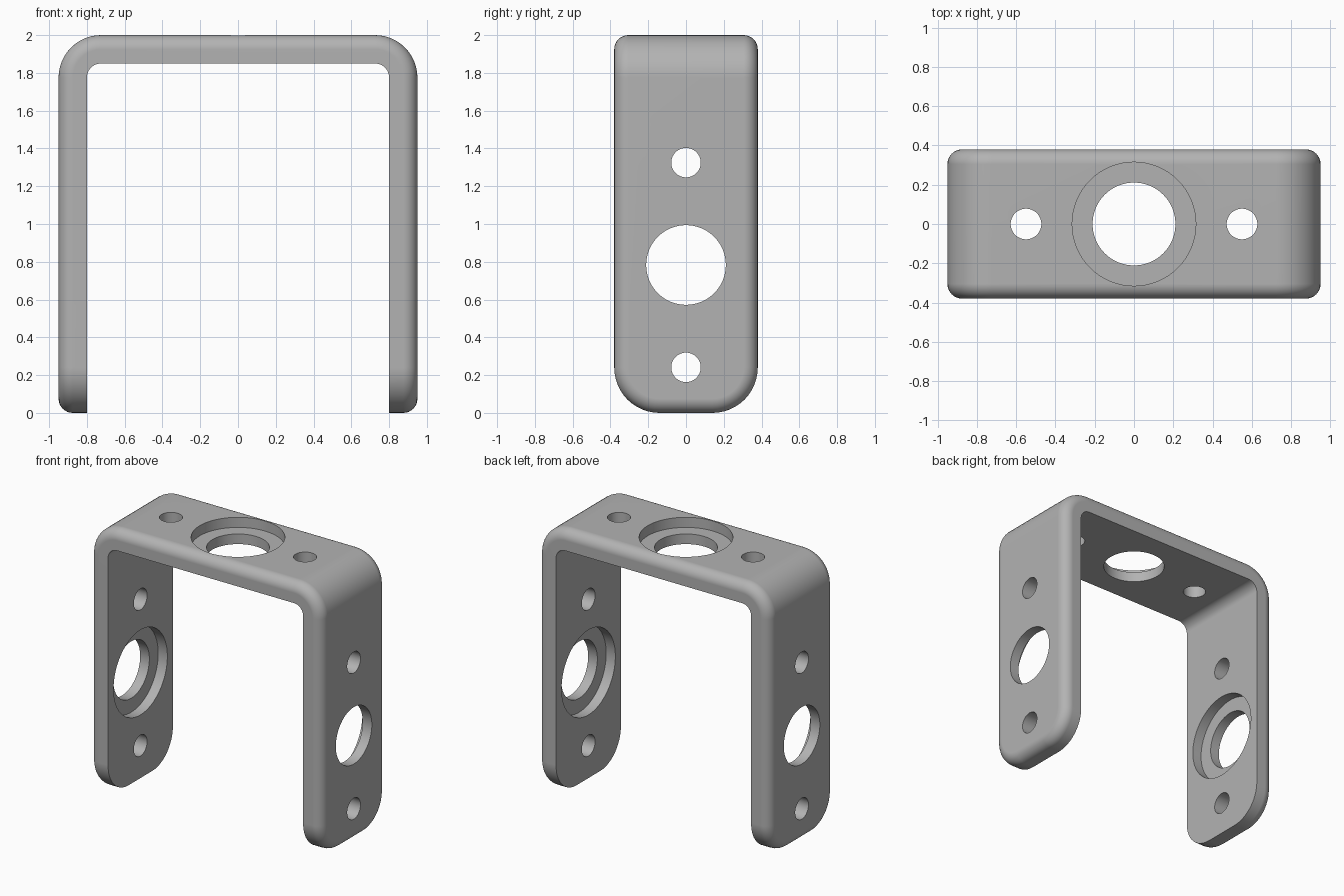
import bpy, bmesh, math
from mathutils import Vector

cube = bpy.data.objects.get("Cube")
if cube:
    bpy.data.objects.remove(cube, do_unlink=True)

HALF_W, HALF_D, HEIGHT, THICK = 0.95, 0.38, 2.0, 0.15
BEND, END_R, FILLET = 0.225, 0.24, 0.075

metal = bpy.data.materials.new("grey metal")
metal.use_nodes = True
metal.diffuse_color = (0.45, 0.45, 0.45, 1)
metal.node_tree.nodes["Principled BSDF"].inputs["Base Color"].default_value = (0.45, 0.45, 0.45, 1)


def u_side(half_w, top, radius, steps=12):
    """Path from the right foot, over both bends, to the left foot."""
    pts = [(half_w, 0)]
    for side, start in ((1, 0), (-1, math.pi / 2)):
        for i in range(steps + 1):
            a = start + i / steps * math.pi / 2
            pts.append((side * (half_w - radius) + radius * math.cos(a),
                        top - radius + radius * math.sin(a)))
    return pts + [(-half_w, 0)]


# Bent strap: extruded U profile
outline = u_side(HALF_W, HEIGHT, BEND)
outline += u_side(HALF_W - THICK, HEIGHT - THICK, BEND - THICK)[::-1]
bm = bmesh.new()
face = bm.faces.new([bm.verts.new((x, -HALF_D, z)) for x, z in outline])
grown = bmesh.ops.extrude_face_region(bm, geom=[face])
bmesh.ops.translate(bm, vec=(0, 2 * HALF_D, 0),
                    verts=[v for v in grown["geom"] if isinstance(v, bmesh.types.BMVert)])
bmesh.ops.recalc_face_normals(bm, faces=bm.faces)

# Rounded foot corners
foot = [e for e in bm.edges if all(v.co.z < 0.001 for v in e.verts)
        and abs(e.verts[0].co.y - e.verts[1].co.y) < 0.001]
bmesh.ops.bevel(bm, geom=foot, offset=END_R, segments=12, profile=0.5,
                affect='EDGES', clamp_overlap=False)


# Fillet around the outer rim only
def is_outer(v):
    return abs(v.co.x) > HALF_W - THICK + 0.01 or v.co.z > HEIGHT - THICK + 0.01


rim = [e for e in bm.edges if all(is_outer(v) for v in e.verts)
       and e.calc_face_angle(0) > math.radians(60)]
bmesh.ops.bevel(bm, geom=rim, offset=FILLET, segments=8, profile=0.5,
                affect='EDGES', clamp_overlap=False)

mesh = bpy.data.meshes.new("bracket")
bm.to_mesh(mesh)
bm.free()
bracket = bpy.data.objects.new("bracket", mesh)
bpy.context.collection.objects.link(bracket)
mesh.materials.append(metal)
bpy.context.view_layer.objects.active = bracket
bracket.select_set(True)


def drill(centre, axis, radius, depth):
    """Cut a round hole of the given total depth, centred on a point."""
    cut_mesh = bpy.data.meshes.new("hole_cutter")
    b = bmesh.new()
    bmesh.ops.create_cone(b, cap_ends=True, segments=64, radius1=radius,
                          radius2=radius, depth=depth)
    b.transform(Vector(axis).to_track_quat('Z', 'Y').to_matrix().to_4x4())
    bmesh.ops.translate(b, vec=centre, verts=b.verts)
    b.to_mesh(cut_mesh)
    b.free()
    cut_mesh.materials.append(metal)
    cutter = bpy.data.objects.new("hole_cutter", cut_mesh)
    cutter.hide_render = True
    bpy.context.collection.objects.link(cutter)
    mod = bracket.modifiers.new("hole", 'BOOLEAN')
    mod.operation, mod.solver, mod.object = 'DIFFERENCE', 'EXACT', cutter
    bpy.ops.object.modifier_apply(modifier=mod.name)
    bpy.data.objects.remove(cutter, do_unlink=True)


BORE, RECESS, BOLT = 0.211, 0.315, 0.078
MID_Z, PITCH = 0.783, 0.542

# Top plate: recess from above, bore and two bolt holes
drill((0, 0, HEIGHT), (0, 0, 1), RECESS, THICK)
drill((0, 0, HEIGHT), (0, 0, 1), BORE, 0.6)
for s in (-1, 1):
    drill((s * 0.55, 0, HEIGHT), (0, 0, 1), BOLT, 0.6)

# Legs: recess from the inside, bore and two bolt holes each
for s in (-1, 1):
    drill((s * (HALF_W - THICK), 0, MID_Z), (1, 0, 0), RECESS, THICK)
    drill((s * HALF_W, 0, MID_Z), (1, 0, 0), BORE, 0.6)
    for k in (-1, 1):
        drill((s * HALF_W, 0, MID_Z + k * PITCH), (1, 0, 0), BOLT, 0.6)

# Smooth fillets with crisp edges and flat plates
bpy.ops.object.shade_smooth_by_angle(angle=math.radians(30))
flat = bracket.modifiers.new("flat plates", 'WEIGHTED_NORMAL')
flat.keep_sharp = True
